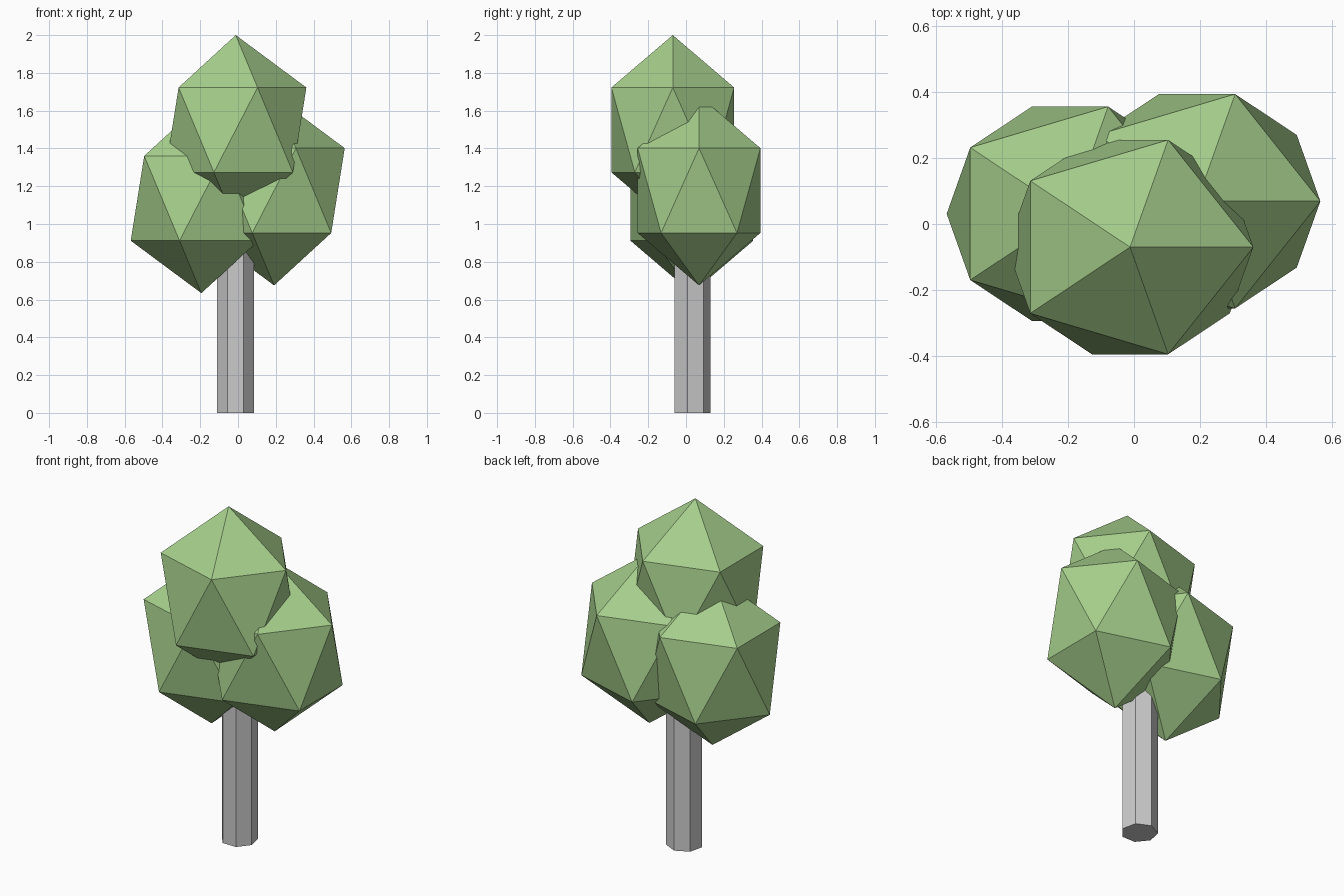
import bpy

if "Cube" in bpy.data.objects:
    bpy.data.objects.remove(bpy.data.objects["Cube"])

# Leaf colour
leaf = bpy.data.materials.new("leaf_green")
leaf.diffuse_color = (0.38, 0.62, 0.26, 1.0)
leaf.use_nodes = True
leaf.node_tree.nodes["Principled BSDF"].inputs["Base Color"].default_value = leaf.diffuse_color

# Trunk: seven-sided post running up into the foliage
bottom, top = 0.0, 1.05
bpy.ops.mesh.primitive_cylinder_add(
    vertices=7, radius=0.1, depth=top - bottom,
    location=(-0.013, 0.029, (top + bottom) / 2))
bpy.context.object.name = "trunk"


# Foliage: stretched low-poly balls
def foliage(name, location):
    bpy.ops.mesh.primitive_ico_sphere_add(subdivisions=1, radius=1, location=location)
    ball = bpy.context.object
    ball.name = name
    ball.scale = (0.418, 0.382, 0.502)
    bpy.ops.object.transform_apply(location=False, rotation=False, scale=True)
    ball.data.materials.append(leaf)


foliage("foliage_top", (-0.012, -0.07, 1.498))
foliage("foliage_right", (0.191, 0.069, 1.177))
foliage("foliage_left", (-0.194, 0.031, 1.136))
